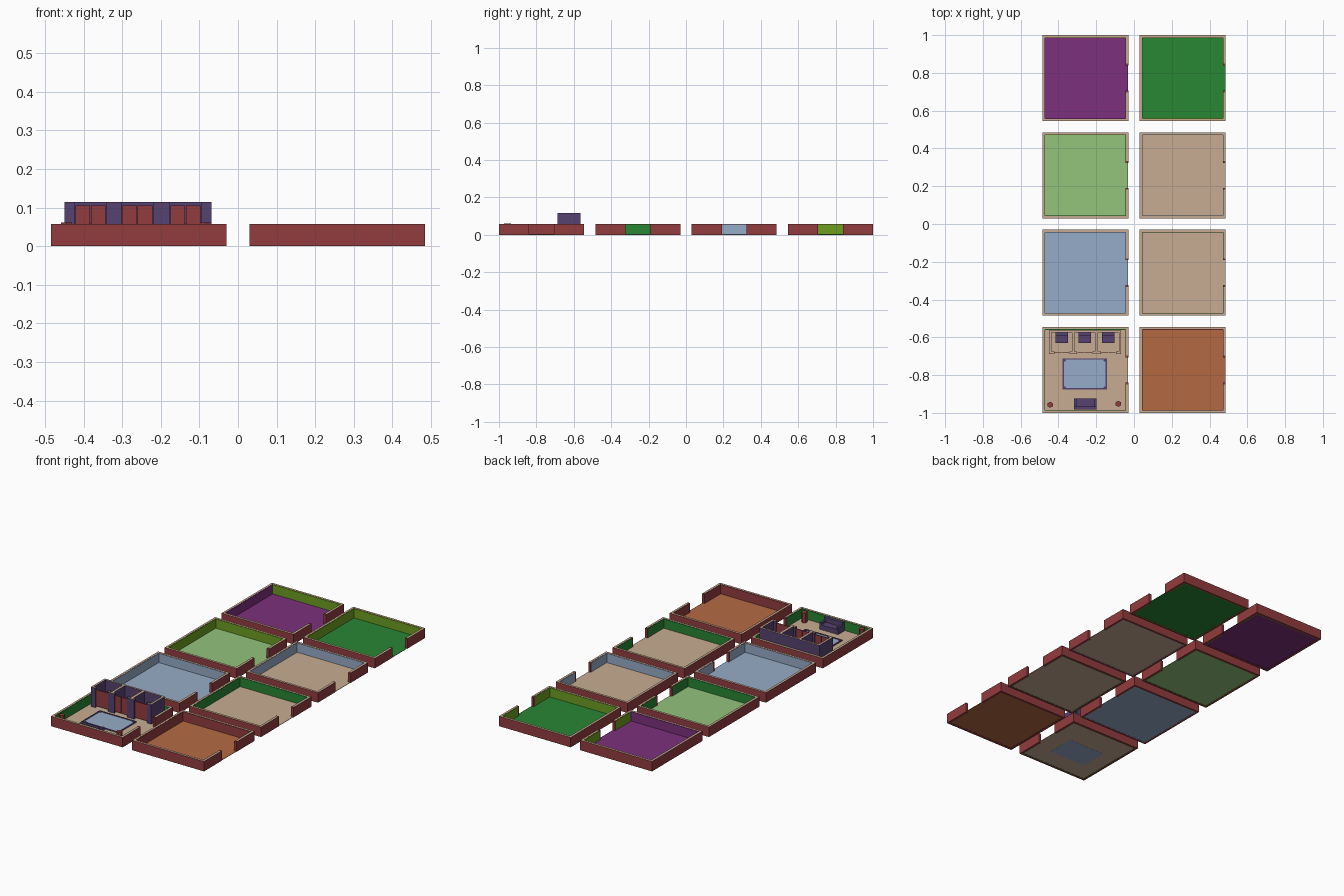
import bpy, bmesh, math

if "Cube" in bpy.data.objects:
    bpy.data.objects.remove(bpy.data.objects["Cube"])

def mat(name, r, g, b):
    lin = lambda c: ((c / 255 + 0.055) / 1.055) ** 2.4 if c > 10 else c / 255 / 12.92
    m = bpy.data.materials.new(name)
    m.diffuse_color = (lin(r), lin(g), lin(b), 1)
    m.use_nodes = True
    m.node_tree.nodes["Principled BSDF"].inputs["Base Color"].default_value = m.diffuse_color
    return m

M = {
    'red': mat('brick red', 146, 60, 62), 'beige': mat('beige', 200, 172, 146),
    'purple': mat('purple', 124, 48, 124), 'green': mat('green', 40, 134, 52),
    'lime': mat('pale green', 147, 195, 123), 'blue': mat('pale blue', 150, 172, 200),
    'olive': mat('olive green', 110, 158, 32), 'orange': mat('burnt orange', 180, 106, 68),
    'indigo': mat('indigo', 86, 66, 112),
}

def finish(name, bm, col, top=None):
    me = bpy.data.meshes.new(name)
    me.materials.append(M[col])
    if top:
        me.materials.append(M[top])
        for f in bm.faces:
            f.material_index = 1 if f.normal.z > 0.9 else 0
    bm.to_mesh(me)
    bm.free()
    ob = bpy.data.objects.new(name, me)
    bpy.context.collection.objects.link(ob)
    return ob

def box(name, x0, x1, y0, y1, z0, z1, col, top=None):
    bm = bmesh.new()
    bmesh.ops.create_cube(bm, size=1)
    for v in bm.verts:
        v.co = (x1 if v.co.x > 0 else x0, y1 if v.co.y > 0 else y0, z1 if v.co.z > 0 else z0)
    bm.normal_update()
    return finish(name, bm, col, top)

def cylinder(name, x, y, z0, z1, r, n, col):
    bm = bmesh.new()
    bmesh.ops.create_cone(bm, cap_ends=True, segments=n, radius1=r, radius2=r, depth=z1 - z0)
    bmesh.ops.translate(bm, verts=bm.verts, vec=(x, y, (z0 + z1) / 2))
    return finish(name, bm, col)

H, T, P, DOOR = 0.057, 0.012, 0.003, 0.066   # wall height, thickness, lining, half door

def room(cx, cy, floor, west, north, east, south):
    """Floor, outer walls with a doorway on +x, and a coloured inner lining."""
    a = 0.2275
    x0, x1, y0, y1 = cx - a, cx + a, cy - a, cy + a
    box('floor', x0 + T, x1 - 0.001, y0 + T, y1 - T, 0.001, 0.003, floor)
    box('west_wall', x0, x0 + T, y0, y1, 0, H, 'red', 'beige')
    box('north_wall', x0 + T, x1, y1 - T, y1, 0, H, 'red', 'beige')
    box('south_wall', x0 + T, x1, y0, y0 + T, 0, H, 'red', 'beige')
    box('west_lining', x0 + T, x0 + T + P, y0 + T, y1 - T, 0, H - .001, west)
    box('north_lining', x0 + T + P, x1 - T, y1 - T - P, y1 - T, 0, H - .001, north)
    box('south_lining', x0 + T + P, x1 - T, y0 + T, y0 + T + P, 0, H - .001, south)
    for s in (-1, 1):
        ya, yb = sorted((cy + s * (DOOR + 0.01), cy + s * (a - T)))
        box('east_wall', x1 - T, x1, ya, yb, 0, H, 'red', 'beige')
        box('east_lining', x1 - T - P, x1 - T, ya, yb, 0, H - .001, east)
        ya, yb = sorted((cy + s * DOOR, cy + s * (DOOR + 0.01)))
        box('door_jamb', x1 - T - P, x1, ya, yb, 0, H, 'red')

X, Y = 0.2575, (-0.7725, -0.2575, 0.2575, 0.7725)
rooms = [
    (-X, Y[0], 'beige', 'green', 'green', 'green', 'green'),
    (-X, Y[1], 'blue', 'blue', 'blue', 'blue', 'blue'),
    (-X, Y[2], 'lime', 'olive', 'olive', 'green', 'green'),
    (-X, Y[3], 'purple', 'purple', 'olive', 'olive', 'purple'),
    (X, Y[0], 'orange', 'red', 'red', 'red', 'red'),
    (X, Y[1], 'beige', 'green', 'green', 'green', 'green'),
    (X, Y[2], 'beige', 'blue', 'blue', 'blue', 'blue'),
    (X, Y[3], 'green', 'olive', 'olive', 'olive', 'olive'),
]
for r in rooms:
    room(*r)

# Stalls: back wall, partitions, front posts, double doors, seats
Z = 0.115
box('stall_back_wall', -0.45, -0.07, -0.574, -0.563, 0.003, Z, 'indigo', 'beige')
for x0, x1 in ((-0.45, -0.438), (-0.328, -0.314), (-0.206, -0.190), (-0.080, -0.068)):
    box('stall_partition', x0, x1, -0.676, -0.574, 0.003, Z, 'indigo', 'beige')
for x0, x1 in ((-0.45, -0.422), (-0.342, -0.302), (-0.220, -0.176), (-0.096, -0.068)):
    box('stall_front_post', x0, x1, -0.688, -0.676, 0.003, Z, 'indigo', 'beige')
for cx in (-0.382, -0.261, -0.136):
    for s in (-1, 1):
        xa, xb = sorted((cx + s * 0.001, cx + s * 0.039))
        box('stall_door', xa, xb, -0.684, -0.679, 0.012, 0.105, 'red')
    box('stall_seat', cx - 0.033, cx + 0.033, -0.63, -0.574, 0.003, 0.035, 'indigo')
    box('stall_seat_back', cx - 0.033, cx + 0.033, -0.59, -0.574, 0.035, 0.06, 'indigo')

# Rug with raised border and corner studs
rx0, rx1, ry0, ry1 = -0.378, -0.144, -0.876, -0.711
box('rug', rx0, rx1, ry0, ry1, 0.0005, 0.006, 'blue')
b = 0.007
box('rug_border', rx0, rx1, ry0, ry0 + b, 0.003, 0.009, 'indigo')
box('rug_border', rx0, rx1, ry1 - b, ry1, 0.003, 0.009, 'indigo')
box('rug_border', rx0, rx0 + b, ry0 + b, ry1 - b, 0.003, 0.009, 'indigo')
box('rug_border', rx1 - b, rx1, ry0 + b, ry1 - b, 0.003, 0.009, 'indigo')
for x in (rx0 + .011, rx1 - .011):
    for y in (ry0 + .011, ry1 - .011):
        cylinder('rug_stud', x, y, 0.003, 0.01, 0.006, 8, 'indigo')

# Sofa against the front wall
box('sofa_base', -0.305, -0.21, -0.965, -0.924, 0.003, 0.03, 'indigo')
box('sofa_back', -0.317, -0.198, -0.981, -0.965, 0.003, 0.057, 'indigo')
for x in (-0.317, -0.21):
    box('sofa_arm', x, x + 0.012, -0.965, -0.924, 0.003, 0.042, 'indigo')

# Corner posts
for x, y in ((-0.444, -0.957), (-0.083, -0.952)):
    cylinder('corner_post', x, y, 0.003, 0.061, 0.016, 6, 'red')
